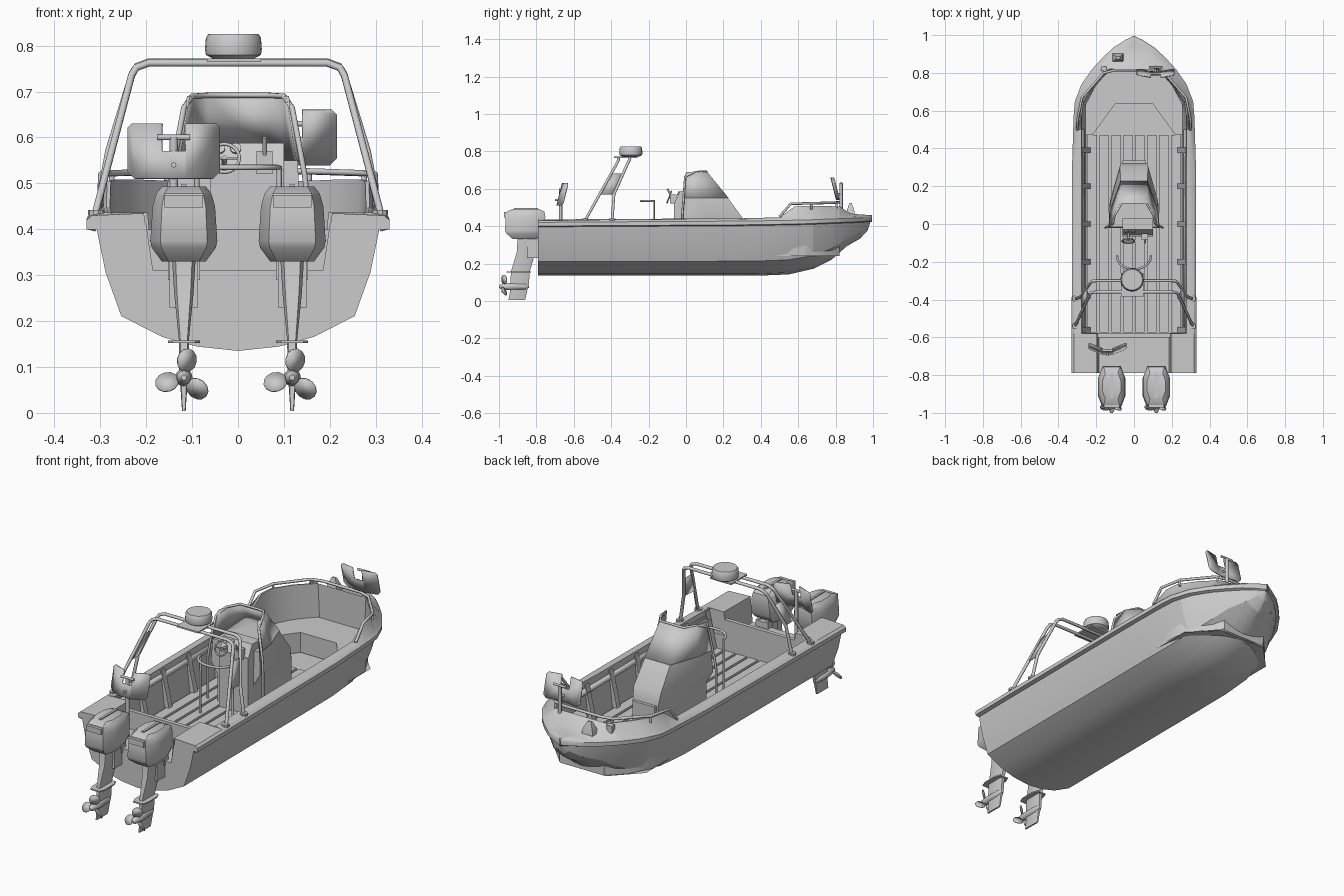
import bpy, bmesh, math
from mathutils import Vector, Matrix

if "Cube" in bpy.data.objects:
    bpy.data.objects.remove(bpy.data.objects["Cube"])

grey = bpy.data.materials.new("plain_grey")
grey.diffuse_color = (0.6, 0.6, 0.6, 1)
grey.use_nodes = True
grey.node_tree.nodes["Principled BSDF"].inputs["Base Color"].default_value = grey.diffuse_color


def finish(name, mesh, solid=0, angle=28):
    ob = bpy.data.objects.new(name, mesh)
    bpy.context.collection.objects.link(ob)
    mesh.materials.clear()
    mesh.materials.append(grey)
    if solid:
        m = ob.modifiers.new("thickness", 'SOLIDIFY')
        m.thickness, m.offset = solid, 0
    bpy.ops.object.select_all(action='DESELECT')
    bpy.context.view_layer.objects.active = ob
    ob.select_set(True)
    bpy.ops.object.shade_smooth_by_angle(angle=math.radians(angle))
    return ob


def make(name, verts, faces, solid=0, mirror=False, angle=28):
    bm = bmesh.new()
    vs = [bm.verts.new(v) for v in verts]
    for f in faces:
        bm.faces.new([vs[i] for i in f])
    if mirror:
        copy = bmesh.ops.duplicate(bm, geom=bm.verts[:] + bm.edges[:] + bm.faces[:])["geom"]
        for v in copy:
            if isinstance(v, bmesh.types.BMVert):
                v.co.x *= -1
        bmesh.ops.remove_doubles(bm, verts=bm.verts[:], dist=1e-4)
    bmesh.ops.recalc_face_normals(bm, faces=bm.faces[:])
    me = bpy.data.meshes.new(name)
    bm.to_mesh(me)
    bm.free()
    return finish(name, me, solid, angle)


def loft(name, rows, closed=False, caps=(), **kw):
    n = len(rows[0])
    faces = [(r*n+i, r*n+(i+1) % n, (r+1)*n+(i+1) % n, (r+1)*n+i)
             for r in range(len(rows)-1) for i in range(n if closed else n-1)]
    if 0 in caps:
        faces.append(tuple(range(n)))
    if 1 in caps:
        faces.append(tuple(range((len(rows)-1)*n, len(rows)*n)))
    return make(name, [p for r in rows for p in r], faces, **kw)


def box(name, x, y, z, **kw):
    rows = [[(x[0], y[0], h), (x[1], y[0], h), (x[1], y[1], h), (x[0], y[1], h)] for h in z]
    return loft(name, rows, True, (0, 1), **kw)


def tube(name, pts, r=0.007, mirror=False):
    # a mirrored path runs across the centreline and down the other side
    if mirror:
        pts = pts + [(-x, y, z) for x, y, z in reversed(pts)]
    cu = bpy.data.curves.new(name, 'CURVE')
    cu.dimensions, cu.bevel_depth, cu.bevel_resolution, cu.use_fill_caps = '3D', r, 2, True
    s = cu.splines.new('POLY')
    s.points.add(len(pts) - 1)
    for p, c in zip(s.points, pts):
        p.co = (*c, 1)
    tmp = bpy.data.objects.new(name, cu)
    me = bpy.data.meshes.new_from_object(tmp)
    bpy.data.objects.remove(tmp)
    return finish(name, me, angle=50)


def lathe(name, c, axis, prof, n=20):
    # prof is (distance along axis, radius)
    q = Vector((0, 0, 1)).rotation_difference(Vector(axis))
    rows = [[Vector(c) + q @ Vector((r*math.cos(2*math.pi*i/n), r*math.sin(2*math.pi*i/n), d))
             for i in range(n)] for d, r in prof]
    return loft(name, rows, True, (0, 1))


# Hull skin: (y, half width, keel height, top height)
stations = [(-.79, .31, .135, .41), (.1, .31, .135, .415), (.38, .31, .135, .42),
            (.55, .305, .142, .425), (.68, .283, .172, .43), (.78, .235, .222, .435),
            (.86, .17, .293, .44), (.93, .10, .333, .445), (.97, .04, .375, .45), (.985, .004, .42, .45)]
section = [(0, 0), (.29, .035), (.53, .11), (.82, .275), (.93, .62), (1, 1)]


def hull_row(y, w, k, t):
    flare = 1 + max(0, y - .4) * .6
    return [(w * fx**flare, y, k + (t-k)*fz) for fx, fz in section]


loft("hull", [hull_row(*s) for s in stations], mirror=True, angle=15)
ts = hull_row(*stations[0])
make("transom", ts + [(.2, -.79, .41), (.185, -.79, .31), (0, -.79, .31)], [tuple(range(9))], mirror=True)

# Gunwale, bow coaming and inner liner: (y, outer x, rail top, inner x, inner z, foot x, foot z)
deck = [(-.79, .33, .43, .205, .435, .185, .31), (-.58, .33, .432, .205, .437, .185, .31),
        (-.58, .33, .432, .285, .437, .255, .24), (.3, .328, .437, .285, .442, .255, .24),
        (.5, .322, .44, .287, .447, .255, .24), (.58, .319, .442, .285, .505, .26, .24),
        (.65, .313, .443, .275, .508, .25, .24), (.74, .278, .447, .215, .508, .19, .24),
        (.82, .222, .45, .14, .505, .12, .24)]


def rail_row(y, w, z):
    return [(max(w-.02, 0), y, z-.035), (w, y, z-.03), (w, y, z-.01), (max(w-.012, 0), y, z)]


loft("gunwale_and_liner", [rail_row(y, w, z) + [(a, y, b), (a-.008, y, b), (c, y, d)]
     for y, w, z, a, b, c, d in deck], mirror=True)
fore = [(.82, .222, .45, .14, .505), (.88, .167, .452, .1, .468), (.935, .108, .455, .06, .462),
        (.975, .045, .457, .025, .46), (.995, .003, .458, .001, .459)]
loft("foredeck", [rail_row(y, w, z) + [(a, y, b), (0, y, b)] for y, w, z, a, b in fore], mirror=True)
make("bow_inner_wall", [(.14, .82, .505), (-.14, .82, .505), (-.12, .82, .24), (.12, .82, .24)], [(0, 1, 2, 3)])
make("stern_deck_cap", [(.33, -.79, .40), (.33, -.79, .42), (.318, -.79, .43), (.205, -.79, .435),
     (.2, -.79, .40)], [(0, 1, 2, 3, 4)], mirror=True)

# Motor well
make("well_floor", [(-.187, -.79, .31), (.187, -.79, .31), (.187, -.58, .31), (-.187, -.58, .31)], [(0, 1, 2, 3)])
box("well_bulkhead", (-.2, .2), (-.6, -.58), (.24, .40))
for s in (-1, 1):
    box("bulkhead_side", sorted((s*.185, s*.255)), (-.59, -.578), (.24, .32))

# Floor, slats, side ribs and bow bench
make("floor", [(-.256, -.58, .236), (.256, -.58, .236), (.256, .68, .236), (.13, .81, .236),
     (-.13, .81, .236), (-.256, .68, .236)], [tuple(range(6))])
for i in range(8):
    x = (i - 3.5) * .063
    box("floor_slat", (x-.025, x+.025), (-.575, .47), (.238, .25))
for s in (-1, 1):
    for y in (-.56, -.38, -.2, 0, .2, .39):
        loft("side_rib", [[(s*a, v, b) for a, b in ((.23, .245), (.258, .245), (.286, .43), (.272, .43))]
             for v in (y-.014, y+.014)], True, (0, 1))
    make("side_stringer", [(s*.28, -.575, .41), (s*.28, .5, .41), (s*.267, .5, .385), (s*.267, -.575, .385)],
         [(0, 1, 2, 3)], solid=.012)
bench = [(.258, .47), (.258, .63), (.2, .74), (.127, .815), (0, .815), (0, .635), (.1, .635), (.22, .47)]
loft("bow_bench", [[(x, y, z) for x, y in bench] for z in (.24, .34)], True, (1,), mirror=True)

# Console body, dash and windscreen: plan outline per height, right half mirrored


def outline(pts, z):
    return [(x, y, z) for x, y in pts] + [(-x, y, z) for x, y in reversed(pts)]


low = [(.10, -.02), (.10, .17), (.07, .32)]
mid = [(.135, -.02), (.128, .12), (.075, .305)]
sill = [(.13, -.015), (.12, .08), (.07, .225)]
rim = [(.108, 0), (.1, .06), (.065, .11)]
loft("console_body", [outline(low, .24), outline(low, .38), outline(mid, .44), outline(sill, .55)], True, (0, 1))
loft("windscreen", [outline(sill, .55), outline(rim, .69)], solid=.006)
box("console_rear", (-.06, .1), (-.065, -.01), (.24, .53))
loft("dash_panel", [[(x, -.062, .525), (x, -.03, .588), (x, .03, .588), (x, .03, .525)] for x in (-.06, .1)],
     True, (0, 1))
box("console_front_seat", (-.06, .06), (.29, .335), (.24, .38))
tube("windscreen_frame", [(.152, -.02, .25), (.152, -.02, .46), (.145, -.015, .52), (.118, -.005, .665),
     (.1, .05, .69), (.065, .11, .692)], .006, True)
for x in (-.04, -.005):
    lathe("gauge", (x, -.038, .575), (0, -.9, .45), [(0, .012), (.006, .012)], 12)
box("throttle_box", (.04, .075), (-.085, -.05), (.52, .57))
tube("throttle_lever", [(.058, -.08, .56), (.058, -.1, .60)], .005)
ring = [(-.03 + .033*math.cos(a*math.pi/8), -.09 + .012*math.sin(a*math.pi/8), .555 + .031*math.sin(a*math.pi/8))
        for a in range(17)]
tube("steering_wheel", ring, .004)
tube("steering_spoke", [ring[0], ring[8]], .003)
tube("steering_column", [(-.03, -.09, .555), (-.03, -.05, .545)], .006)

# Leaning rail behind the helm
arc = [(.09*math.cos(a), -.17 - .07*math.sin(a), .535) for a in [i*math.pi/10 for i in range(11)]]
tube("leaning_rail", [(.09, -.17, .25)] + arc + [(-.09, -.17, .25)], .006)

# Arch with side panels and radar
tube("arch_rear", [(.312, -.54, .43), (.232, -.37, .735), (.222, -.362, .752), (.195, -.36, .762)], .008, True)
tube("arch_front", [(.308, -.395, .43), (.282, -.385, .57), (.23, -.31, .74), (.22, -.302, .755),
     (.195, -.3, .764)], .008, True)
for s in (-1, 1):
    make("arch_panel", [(s*.275, -.463, .57), (s*.28, -.385, .57), (s*.248, -.338, .68), (s*.247, -.402, .68)],
         [(0, 1, 2, 3)], solid=.006)
    for y in (-.54, -.395):
        lathe("arch_foot", (s*.309, y, .43), (0, 0, 1), [(0, .018), (.012, .018)], 10)
box("radar_plate", (-.068, .05), (-.385, -.26), (.764, .772))
lathe("radar_dome", (-.01, -.295, .772), (0, 0, 1), [(0, .045), (.008, .06), (.02, .062), (.045, .06), (.053, .055)], 24)

# Bow rail and deck fittings
tube("bow_rail", [(.3, .5, .45), (.298, .56, .52), (.275, .67, .522), (.16, .8, .526), (.1, .815, .527)], .007, True)
for s in (-1, 1):
    for x, y in ((.275, .67), (.155, .805)):
        tube("bow_rail_post", [(s*x, y, .49), (s*x, y, .522)], .006)
loft("deck_lamp", [[(-.085-w, .88-d, z), (-.085+w, .88-d, z), (-.085+w, .88+d, z), (-.085-w, .88+d, z)]
     for w, d, z in ((.03, .022, .465), (.026, .018, .49), (.01, .006, .525))], True, (0, 1))
box("deck_cleat", (-.175, -.145), (.81, .835), (.47, .505))


# Winged plates on posts at stern and bow
def winged_plate(name, cx, cy, z0, lean, sweep, foot):
    wing = [(.1, .015), (.085, 0), (.025, 0), (.025, .06), (.025, .12), (.09, .12), (.1, .11)]
    def at(x, z):
        return (cx + x, cy + abs(x)*sweep + z*lean, z0 + z)
    vs = [at(s*x, z) for s in (1, -1) for x, z in wing]
    make(name, vs, [tuple(range(7)), tuple(range(7, 14)), (2, 3, 10, 9)], solid=.006)
    py = cy + .03 if sweep > 0 else cy - .03
    tube(name + "_post", [(cx, py, foot), (cx, py, z0 + .09)], .009)
    tube(name + "_arm", [(cx-.035, py, z0+.09), (cx+.035, py, z0+.09)], .006)
    tube(name + "_brace", [(cx, py, z0+.03), (cx, cy, z0+.03)], .006)


winged_plate("stern_plate", -.14, -.7, .51, .25, .4, .31)
winged_plate("bow_plate", .115, .80, .54, -.25, .2, .34)


# Outboard motors
def slab(cx, z, hx, y0, y1, cut=.3):
    c, d = hx*cut, min((y1-y0)*cut, hx*.8)
    return [(cx+x, y, z) for x, y in ((hx-c, y0), (hx, y0+d), (hx, y1-d), (hx-c, y1),
            (c-hx, y1), (-hx, y1-d), (-hx, y0+d), (c-hx, y0))]


for cx in (-.118, .118):
    cowl = [(.33, .048, -.925, -.80), (.36, .07, -.96, -.768), (.375, .073, -.967, -.76), (.45, .068, -.965, -.752),
            (.478, .06, -.957, -.757), (.493, .048, -.925, -.79)]
    loft("motor_cowl", [slab(cx, *c) for c in cowl], True, (0, 1))
    box("cowl_rear_panel", (cx-.042, cx+.042), (-.972, -.95), (.447, .475))
    box("cowl_top_ridge", (cx-.006, cx+.006), (-.92, -.79), (.485, .498))
    leg = [(.34, .026, -.90, -.785), (.26, .021, -.905, -.805), (.16, .011, -.935, -.835), (.09, .010, -.94, -.84),
           (.05, .007, -.94, -.85), (.004, .004, -.95, -.86)]
    loft("motor_leg", [slab(cx, *c) for c in leg], True, (0, 1))
    loft("cavitation_plate", [slab(cx, z, .035, -.96, -.83) for z in (.152, .158)], True, (0, 1))
    for s in (-1, 1):
        x = cx + s*.024
        box("motor_bracket", (x-.007, x+.007), (-.85, -.775), (.23, .36))
    box("bracket_clamp", (cx-.035, cx+.035), (-.80, -.765), (.29, .34))
    lathe("gear_case", (cx, -.84, .077), (0, -1, 0), [(0, .006), (.02, .017), (.1, .019), (.145, .015), (.16, .006)], 12)
    for deg in (80, 195, 320):
        m = (Matrix.Translation((cx, -.972, .077)) @ Matrix.Rotation(math.radians(-deg), 4, 'Y')
             @ Matrix.Rotation(math.radians(35), 4, 'X'))
        pts = [m @ Vector((.038 + .026*math.cos(a*math.pi/6), 0, .025*math.sin(a*math.pi/6))) for a in range(12)]
        make("propeller_blade", pts, [tuple(range(12))], solid=.004)
